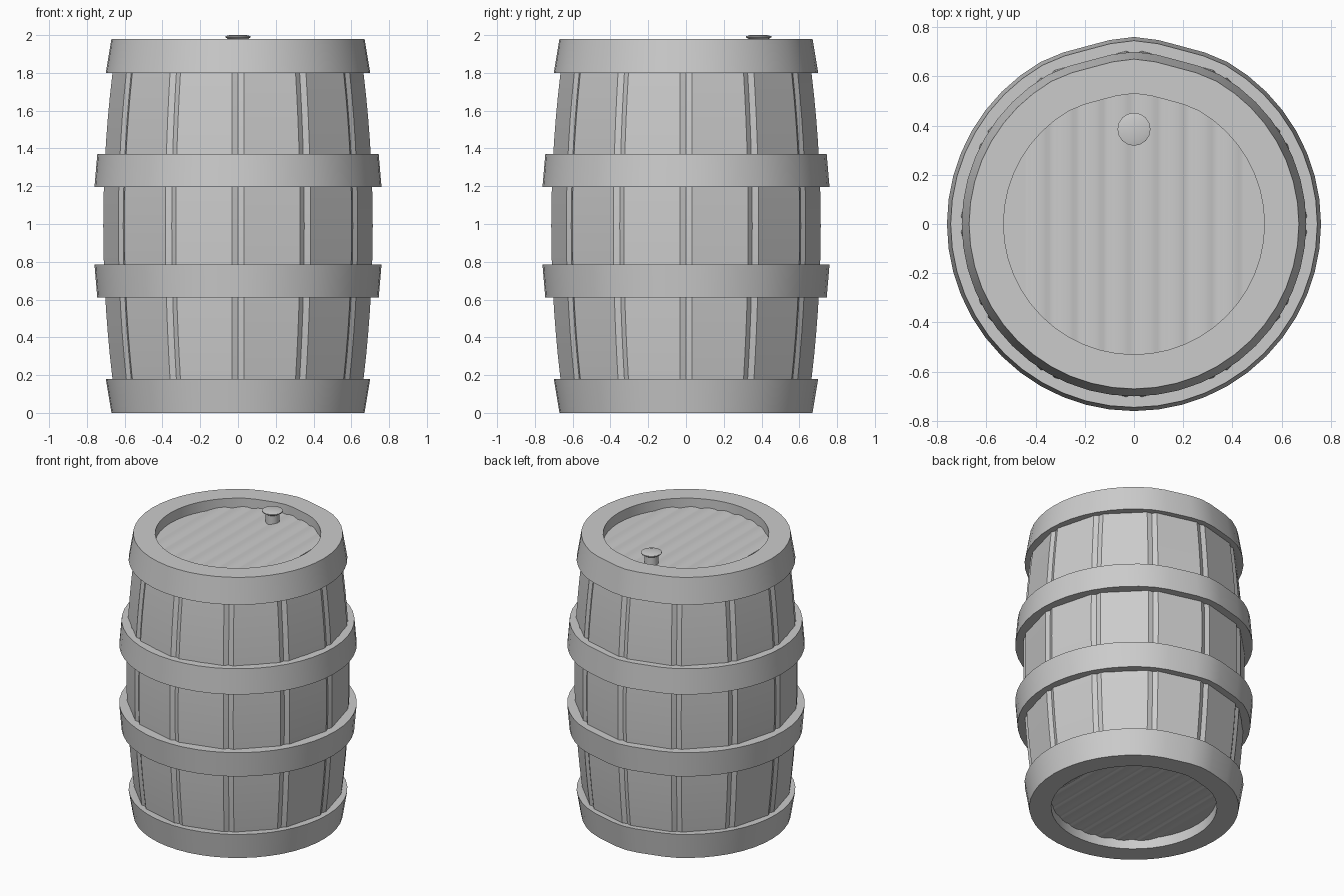
import bpy, bmesh
from math import sin, cos, pi, sqrt, radians

if "Cube" in bpy.data.objects:
    bpy.data.objects.remove(bpy.data.objects["Cube"])


def finish(name, bm, smooth=30):
    bmesh.ops.recalc_face_normals(bm, faces=bm.faces)
    me = bpy.data.meshes.new(name)
    bm.to_mesh(me)
    bm.free()
    ob = bpy.data.objects.new(name, me)
    bpy.context.collection.objects.link(ob)
    if smooth:
        bpy.ops.object.select_all(action='DESELECT')
        ob.select_set(True)
        bpy.context.view_layer.objects.active = ob
        bpy.ops.object.shade_smooth_by_angle(angle=radians(smooth))
    return ob


def back_dent(a):
    # the hoops are slightly flattened either side of the back centre line
    d = abs(a - pi / 2)
    return 1 - 0.016 * sin(pi * d / radians(30)) ** 2 if d < radians(30) else 1


def lathe(name, profile, segs=48, centre=(0, 0), closed=True, dent=False):
    bm = bmesh.new()
    rings = []
    for r, z in profile:
        ring = []
        for i in range(segs):
            a = 2 * pi * i / segs
            k = r * (back_dent(a) if dent else 1)
            ring.append(bm.verts.new((centre[0] + k * cos(a), centre[1] + k * sin(a), z)))
        rings.append(ring)
    n = len(rings)
    for j in range(n if closed else n - 1):
        p, q = rings[j], rings[(j + 1) % n]
        for i in range(segs):
            m = (i + 1) % segs
            bm.faces.new((p[i], p[m], q[m], q[i]))
    if not closed:
        bm.faces.new(rings[0])
        bm.faces.new(rings[-1])
    return finish(name, bm)


# Hoops: end rims (with recessed opening) and two middle bands, mirrored about z = 0.99
MID = 0.99
rim = [(0.53, 0.0), (0.67, 0.0), (0.70, 0.18), (0.62, 0.18), (0.53, 0.14)]
band = [(0.69, 0.61), (0.745, 0.61), (0.76, 0.785), (0.69, 0.785)]
for part, prof in (("rim", rim), ("middle_band", band)):
    lathe("bottom_" + part, prof, dent=True)
    lathe("top_" + part, [(r, 2 * MID - z) for r, z in prof], dent=True)


# Staves: twelve flat bowed boards with chamfered edges forming V grooves
def bow(z):
    return 0.722 - 0.068 * ((z - MID) / 0.81) ** 2 * 0.72


LEVELS = [0.08 + 1.82 * i / 16 for i in range(17)]
for s in range(12):
    bm = bmesh.new()
    mid = radians(15 + 30 * s)
    rows = []
    for z in LEVELS:
        R = bow(z)
        flat, half = R * cos(radians(15)), R * sin(radians(15))
        section = [(flat - 0.06, -half * 0.9), (flat - 0.022, -half + 0.002),
                   (flat, -half + 0.033), (flat, half - 0.033),
                   (flat - 0.022, half - 0.002), (flat - 0.06, half * 0.9)]
        rows.append([bm.verts.new((u * cos(mid) - v * sin(mid),
                                   u * sin(mid) + v * cos(mid), z)) for u, v in section])
    for p, q in zip(rows, rows[1:]):
        for i in range(6):
            m = (i + 1) % 6
            bm.faces.new((p[i], p[m], q[m], q[i]))
    bm.faces.new(rows[0])
    bm.faces.new(rows[-1])
    finish("stave_%02d" % (s + 1), bm, 20)


# Heads: eight soft-edged planks over a backing disc, recessed in each rim
def head(prefix, z0, up):
    lathe(prefix + "_head_disc", [(0.57, z0 - up * 0.012), (0.57, z0 - up * 0.05)], closed=False)
    bm = bmesh.new()
    cols = []
    steps = 64
    for i in range(steps + 1):
        x = -0.44 + 0.88 * i / steps
        y = sqrt(0.57 ** 2 - x * x)
        t = (i % 8) / 8
        z = z0 - up * 0.009 * abs(cos(pi * t)) ** 4
        zb = z0 - up * 0.04
        cols.append([bm.verts.new(c) for c in ((x, -y, z), (x, y, z), (x, y, zb), (x, -y, zb))])
    for p, q in zip(cols, cols[1:]):
        for i in range(4):
            m = (i + 1) % 4
            bm.faces.new((p[i], p[m], q[m], q[i]))
    bm.faces.new(cols[0])
    bm.faces.new(cols[-1])
    finish(prefix + "_head_planks", bm, 40)


head("top", 1.92, 1)
head("bottom", 0.06, -1)

# Bung: short stem with a flared, slightly domed cap
lathe("bung", [(0.046, 1.90), (0.046, 1.975), (0.05, 1.978), (0.067, 1.988),
               (0.067, 1.994), (0.045, 2.0)], segs=16, centre=(0, 0.385), closed=False)
